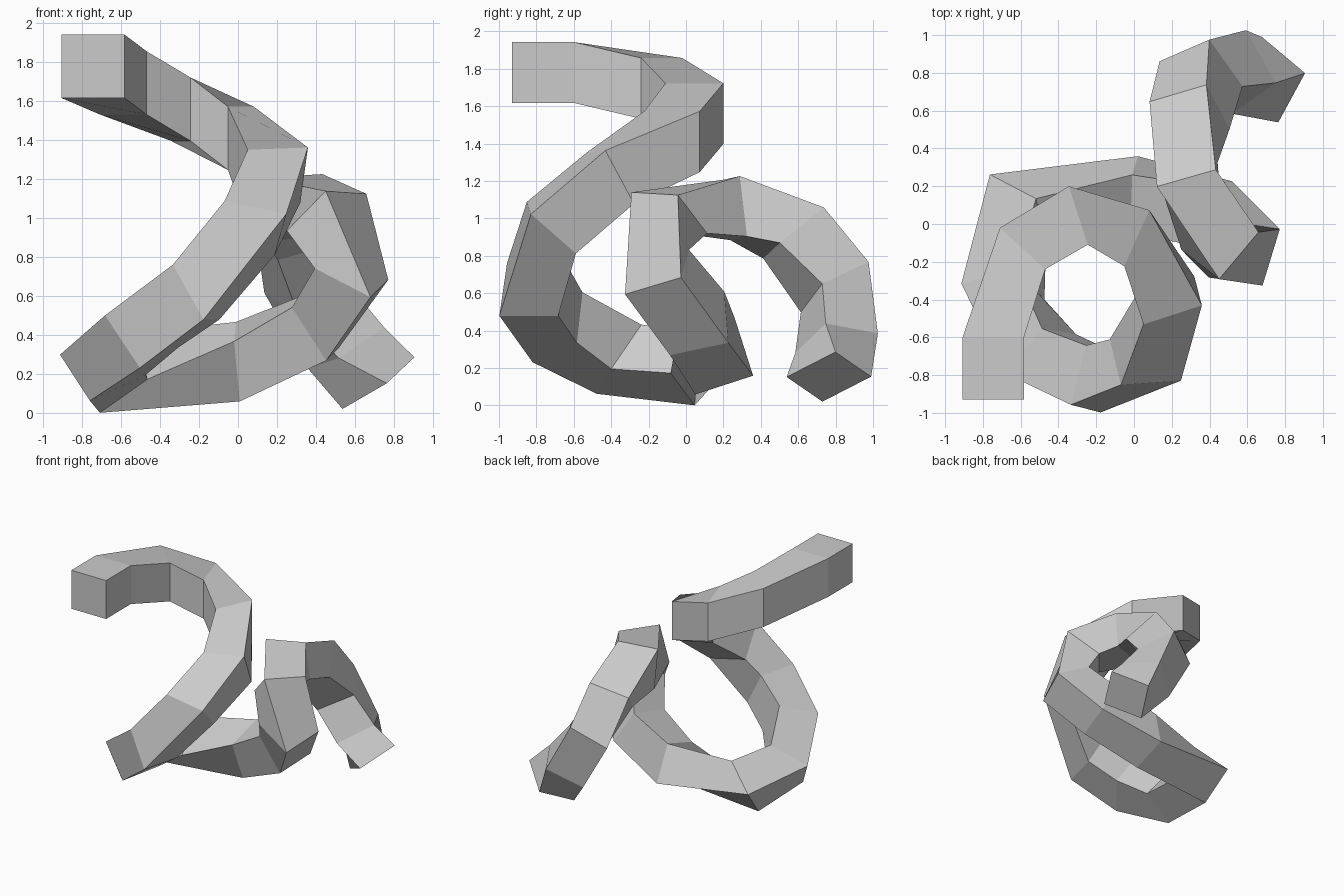
import bpy, bmesh
from math import radians
from mathutils import Vector, Euler

# Square section swept along a coiling path.
# Each station: centre x, y, z, then roll, pitch, yaw of the section (degrees)
HALF = 0.1625
STATIONS = [
    (-.745, -.93, 1.78, 0, 0, 180),
    (-.745, -.60, 1.78, 0, 0, 180),
    (-.59, -.13, 1.695, 0, 0, 137.5),
    (-.295, .045, 1.56, 0, 0, 108),
    (.015, -.075, 1.41, 0, 0, 66),
    (.185, -.405, 1.215, 29, -2, 18),
    (.06, -.72, .95, 48.6, 11.5, 4),
    (-.215, -.82, .62, 90, 60, -14.5),
    (-.495, -.687, .418, 125, 56, -9.5),
    (-.694, -.358, .247, 126.6, 46.7, -46.5),
    (-.614, .09, .205, 140.7, 46.7, -76),
    (0, .155, .263, 184.6, 17.9, -92),
    (.398, .06, .438, 211, 11.8, -102),
    (.583, -.155, .713, 241.7, 16, -107),
    (.455, -.09, 1.03, 309, -2.6, -130),
    (.282, .262, 1.055, 354, 3.5, -164),
    (.294, .575, .922, 413, 15, -163.5),
    (.355, .795, .633, 426, 28, -156.5),
    (.555, .805, .333, 461, 29, -145),
    (.721, .764, .153, 476.4, 24.3, -118.5),
]
SQUARE = [(-1, 1), (1, 1), (1, -1), (-1, -1)]

bm = bmesh.new()
rings = []
for x, y, z, roll, pitch, yaw in STATIONS:
    rot = Euler((radians(roll), radians(pitch), radians(yaw)))
    ring = []
    for a, b in SQUARE:
        corner = Vector((a * HALF, 0, b * HALF))
        corner.rotate(rot)
        ring.append(bm.verts.new(Vector((x, y, z)) + corner))
    rings.append(ring)

# Side walls and end caps
for r, s in zip(rings, rings[1:]):
    for i in range(4):
        j = (i + 1) % 4
        bm.faces.new((r[i], r[j], s[j], s[i]))
bm.faces.new(rings[0])
bm.faces.new(rings[-1])
bmesh.ops.recalc_face_normals(bm, faces=bm.faces)

mesh = bpy.data.meshes.new("coiled_square_tube")
bm.to_mesh(mesh)
bm.free()
bpy.context.collection.objects.link(bpy.data.objects.new("coiled_square_tube", mesh))
